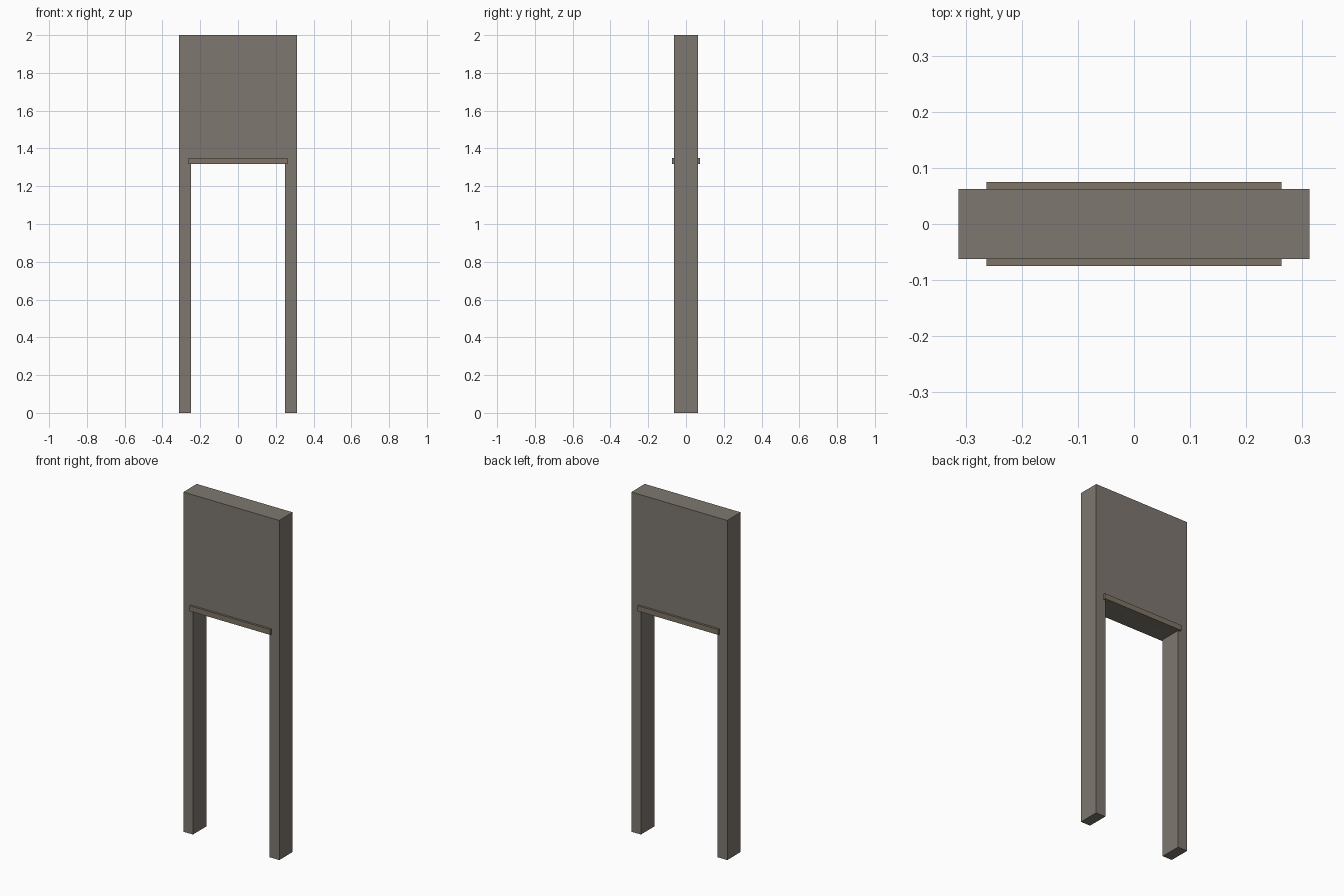
import bpy, bmesh

if "Cube" in bpy.data.objects:
    bpy.data.objects.remove(bpy.data.objects["Cube"])


def material(name, color):
    m = bpy.data.materials.new(name)
    m.diffuse_color = (*color, 1)
    m.use_nodes = True
    m.node_tree.nodes["Principled BSDF"].inputs["Base Color"].default_value = m.diffuse_color
    return m


def extrude_profile(name, points, half_depth, mat):
    """Extrude an x-z outline symmetrically along y."""
    bm = bmesh.new()
    face = bm.faces.new([bm.verts.new((x, -half_depth, z)) for x, z in points])
    new = bmesh.ops.extrude_face_region(bm, geom=[face], use_keep_orig=True)["geom"]
    verts = [g for g in new if isinstance(g, bmesh.types.BMVert)]
    bmesh.ops.translate(bm, verts=verts, vec=(0, 2 * half_depth, 0))
    bmesh.ops.recalc_face_normals(bm, faces=bm.faces)
    me = bpy.data.meshes.new(name)
    bm.to_mesh(me)
    bm.free()
    ob = bpy.data.objects.new(name, me)
    bpy.context.collection.objects.link(ob)
    me.materials.append(mat)
    return ob


W, IN, H, OPEN = 0.3125, 0.25, 2.0, 1.317
plaster = material("plaster", (0.21, 0.185, 0.16))
wood = material("wood", (0.21, 0.175, 0.135))

# Wall panel and two posts around the doorway, as one outline
half = [(W, H), (W, 0), (IN, 0), (IN, OPEN)]
outline = half + [(-x, z) for x, z in reversed(half)]
extrude_profile("doorway_wall", outline, 0.0625, plaster)

# Lintel beam, slightly proud of both faces
LX, LT = 0.2625, OPEN + 0.0315
extrude_profile("lintel", [(-LX, OPEN), (LX, OPEN), (LX, LT), (-LX, LT)], 0.075, wood)
